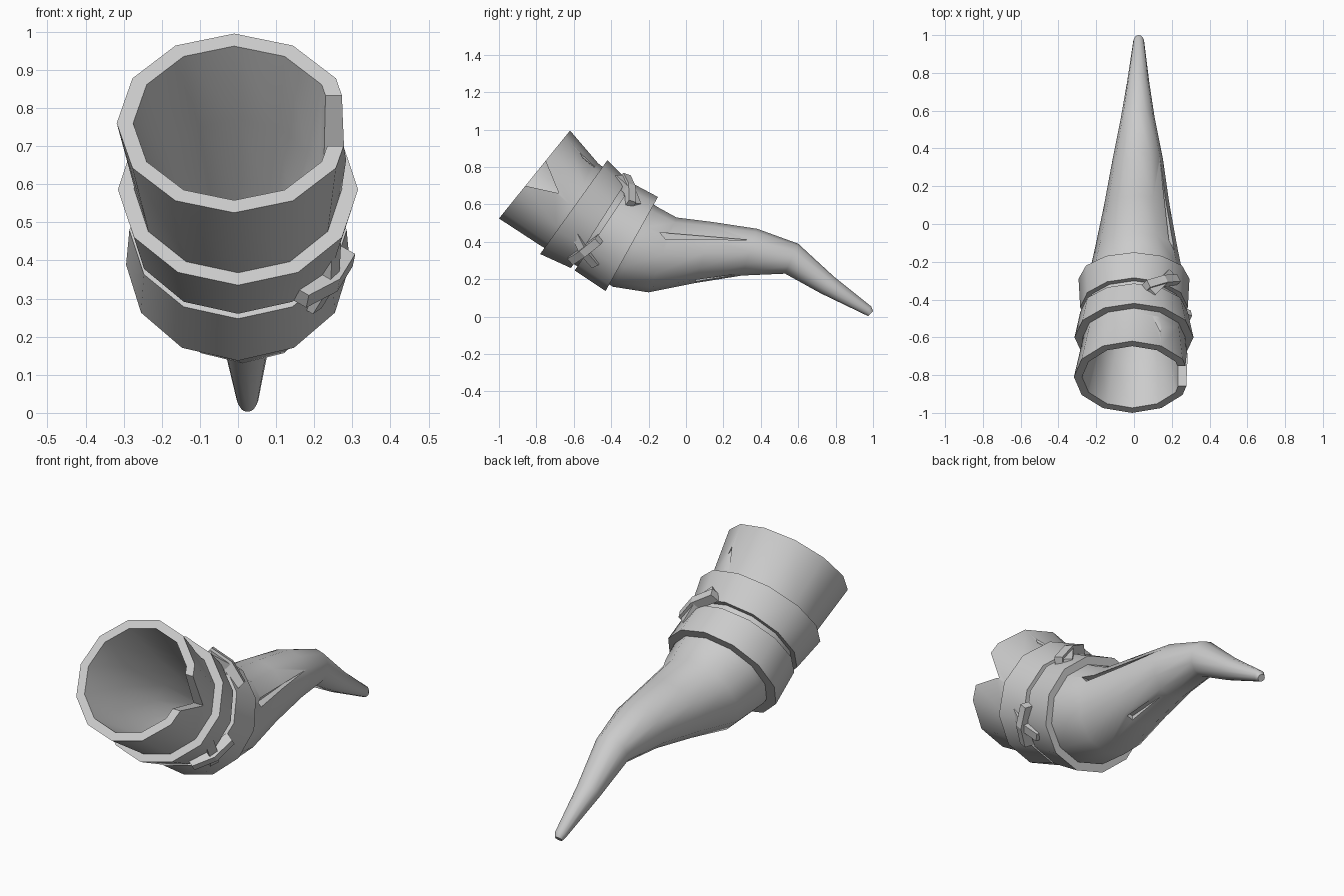
import bpy, bmesh, math
from mathutils import Vector

if "Cube" in bpy.data.objects:
    bpy.data.objects.remove(bpy.data.objects["Cube"])

SIDES = 12
grey = bpy.data.materials.new("bone_grey")
grey.diffuse_color = (0.6, 0.6, 0.6, 1)
grey.use_nodes = True
grey.node_tree.nodes["Principled BSDF"].inputs["Base Color"].default_value = grey.diffuse_color


def finish(name, bm):
    bmesh.ops.recalc_face_normals(bm, faces=bm.faces[:])
    me = bpy.data.meshes.new(name)
    bm.to_mesh(me)
    bm.free()
    me.materials.append(grey)
    ob = bpy.data.objects.new(name, me)
    bpy.context.collection.objects.link(ob)
    return ob


def loft(name, rings, closed=False):
    """Skin a row of rings; cap the ends, or join last to first."""
    bm = bmesh.new()
    vs = [[bm.verts.new(p) for p in r] for r in rings]
    n = len(rings[0])
    pairs = list(zip(vs, vs[1:])) + ([(vs[-1], vs[0])] if closed else [])
    for a, b in pairs:
        for i in range(n):
            j = (i + 1) % n
            bm.faces.new((a[i], a[j], b[j], b[i]))
    if not closed:
        bm.faces.new(vs[0])
        bm.faces.new(vs[-1])
    return finish(name, bm)


def ring(bottom, top, xc=0.0, k=1.0, wide=1.02):
    """Twelve-sided ring spanning a bottom and a top point in the side plane."""
    b, t = Vector((xc, *bottom)), Vector((xc, *top))
    c, h = (b + t) / 2, (t - b) / 2 * k
    side = Vector((h.length * wide, 0, 0))
    return [c + h * math.cos(2 * math.pi * i / SIDES) + side * math.sin(2 * math.pi * i / SIDES)
            for i in range(SIDES)]


def smooth(ob):
    bpy.ops.object.select_all(action='DESELECT')
    ob.select_set(True)
    bpy.context.view_layer.objects.active = ob
    bpy.ops.object.shade_smooth_by_angle(angle=math.radians(40))


def cut(target, pts, push):
    """Carve a wedge: the hull of the points and their pushed copies."""
    bm = bmesh.new()
    for p in pts:
        bm.verts.new(p)
        bm.verts.new(Vector(p) + Vector(push))
    bmesh.ops.convex_hull(bm, input=bm.verts[:])
    cutter = finish("cutter", bm)
    cutter.hide_render = True
    mod = target.modifiers.new("cut", 'BOOLEAN')
    mod.operation, mod.solver, mod.object = 'DIFFERENCE', 'EXACT', cutter
    bpy.context.view_layer.objects.active = target
    bpy.ops.object.modifier_apply(modifier=mod.name)
    bpy.data.objects.remove(cutter)


# Horn body: bottom point, top point and sideways drift of each section
sections = [
    ((-1.0, .525), (-.62, .995), -.01),
    ((-.77, .375), (-.47, .82), 0),
    ((-.59, .275), (-.29, .68), 0),
    ((-.39, .16), (-.15, .585), .01),
    ((-.20, .13), (-.05, .53), .012),
    ((.05, .18), (.15, .505), .015),
    ((.30, .22), (.38, .47), .02),
    ((.53, .23), (.60, .39), .02),
    ((.72, .125), (.79, .215), .022),
    ((.955, .012), (.99, .055), .025),
    ((.975, .003), (1.0, .03), .025),
]
outer = [ring(*s) for s in reversed(sections)]
hollow = [ring(*s, k=k) for s, k in zip(sections, (.86, .78, .62, .36, .08))]
horn = loft("horn", outer + hollow)

# Broken notch in the rim, small slit, and long cracks in the horn
cut(horn, [(.1, -.68, .66), (.1, -.82, 1.0), (.1, -1.04, .74)], (.5, 0, 0))
cut(horn, [(.10, -.49, .80), (.165, -.49, .79), (.14, -.57, .865)], (0, 0, .3))
cut(horn, [(.165, -.14, .45), (.165, -.11, .415), (.125, .34, .41)], (.3, 0, 0))
cut(horn, [(.05, .05, .21), (.085, .05, .215), (.055, .50, .236)], (0, 0, -.3))
smooth(horn)

# Two wrapped bands, each a tapered hoop
bands = {
    "front_band": (((-.78, .335), (-.42, .837)), ((-.615, .26), (-.315, .73))),
    "rear_band": (((-.595, .247), (-.285, .712)), ((-.43, .137), (-.15, .64))),
}
for name, (front, rear) in bands.items():
    smooth(loft(name, [ring(*front), ring(*rear), ring(*rear, k=.8), ring(*front, k=.8)], True))

# Crossed stitches holding the bands together
axis = Vector((0, .81, -.58)).normalized()
up = Vector((0, .58, .81)).normalized()
centre = Vector((0, -.447, .485))


def stitch(name, place, turn, length, lift):
    t, f = math.radians(place), math.radians(turn)
    n = Vector((math.cos(t), 0, 0)) + up * math.sin(t)
    c = Vector((-math.sin(t), 0, 0)) + up * math.cos(t)
    d = axis * math.cos(f) + c * math.sin(f)
    w = n.cross(d) * .022
    rings = []
    for s, drop in ((-.5, .025), (0, 0), (.5, .025)):
        p = centre + n * (.285 + lift - drop) + d * length * s
        rings.append([p + w + n * .025, p - w + n * .025, p - w - n * .025, p + w - n * .025])
    loft(name, rings)


for label, place, turns in (("side", -35, (-25, 75)), ("top", 58, (-35, 120))):
    stitch(label + "_stitch_under", place, turns[0], .21, 0)
    stitch(label + "_stitch_over", place, turns[1], .22, .012)
